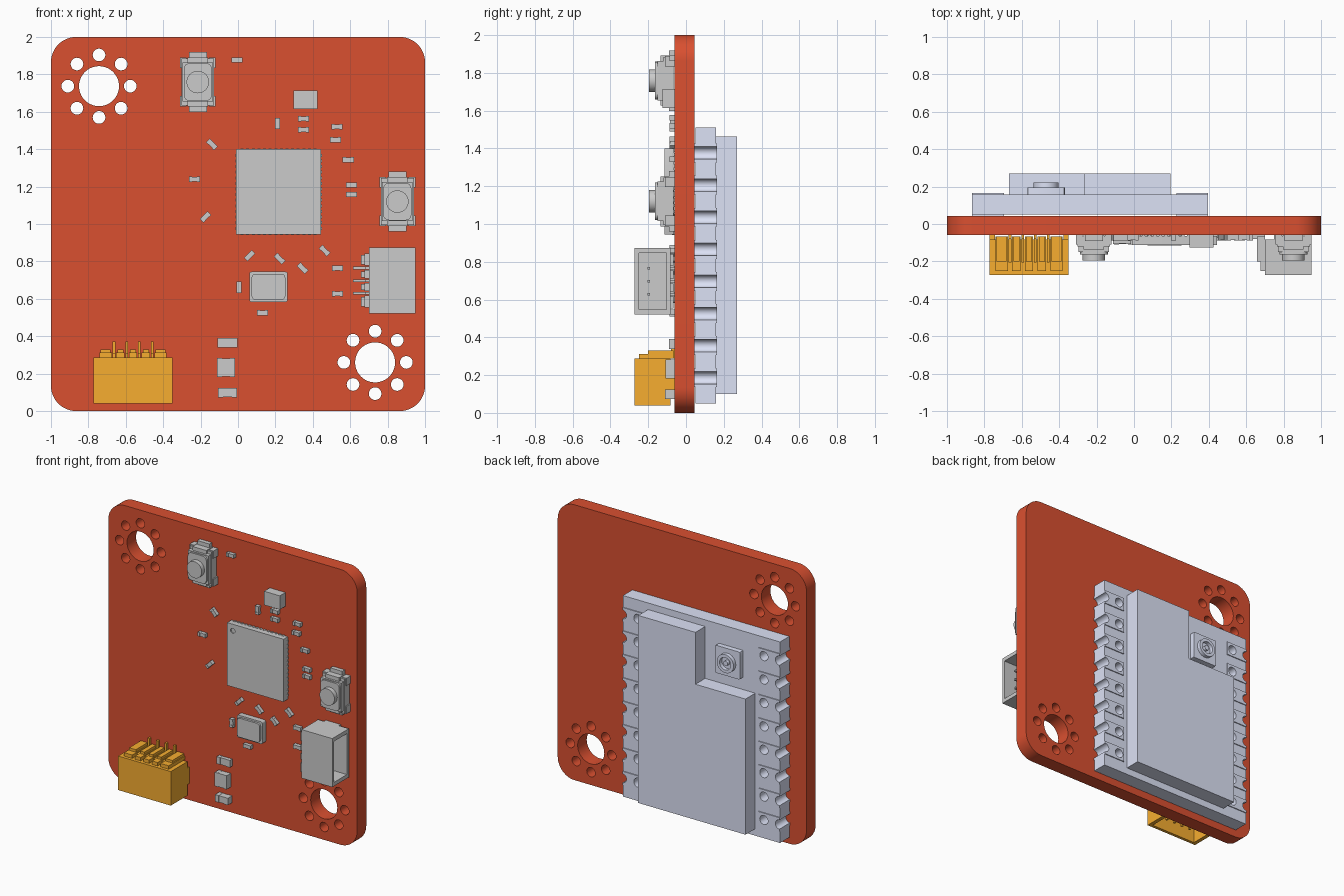
import bpy, bmesh
from math import pi, sin, cos, radians
from mathutils import Matrix, Vector

if "Cube" in bpy.data.objects:
    bpy.data.objects.remove(bpy.data.objects["Cube"])


def material(name, rgb):
    m = bpy.data.materials.new(name)
    m.diffuse_color = (*rgb, 1)
    m.use_nodes = True
    m.node_tree.nodes["Principled BSDF"].inputs["Base Color"].default_value = m.diffuse_color
    return m


RED = material("board_red", (0.70, 0.08, 0.03))
BLUE = material("module_blue", (0.72, 0.76, 0.92))
ORANGE = material("connector_orange", (0.93, 0.42, 0.03))


def finish(ob, mat):
    bm = bmesh.new()
    bm.from_mesh(ob.data)
    bmesh.ops.remove_doubles(bm, verts=bm.verts, dist=1e-5)
    bmesh.ops.recalc_face_normals(bm, faces=bm.faces)
    for f in bm.faces:
        f.smooth = True
    bm.to_mesh(ob.data)
    bm.free()
    ob.data.set_sharp_from_angle(angle=radians(32))
    ob.data.materials.clear()
    if mat:
        ob.data.materials.append(mat)


def plate(name, loops, y0, y1, mat=None):
    """Flat plate from x/z outlines (inner loops are holes), spanning y0..y1."""
    cu = bpy.data.curves.new(name, 'CURVE')
    cu.dimensions, cu.fill_mode = '2D', 'BOTH'
    cu.extrude = (y1 - y0) / 2
    for pts in loops:
        sp = cu.splines.new('POLY')
        sp.points.add(len(pts) - 1)
        for p, (x, z) in zip(sp.points, pts):
            p.co = (x, z, 0, 1)
        sp.use_cyclic_u = True
    ob = bpy.data.objects.new(name, cu)
    bpy.context.collection.objects.link(ob)
    bpy.ops.object.select_all(action='DESELECT')
    ob.select_set(True)
    bpy.context.view_layer.objects.active = ob
    bpy.ops.object.convert(target='MESH')
    ob = bpy.context.view_layer.objects.active
    ob.data.transform(Matrix.Translation((0, (y0 + y1) / 2, 0)) @ Matrix.Rotation(pi / 2, 4, 'X'))
    finish(ob, mat)
    return ob


def boxes(name, spans, mat=None, matrix=None):
    """One object from boxes given as (x0, x1, y0, y1, z0, z1)."""
    bm = bmesh.new()
    for x0, x1, y0, y1, z0, z1 in spans:
        m = Matrix.Translation(((x0 + x1) / 2, (y0 + y1) / 2, (z0 + z1) / 2))
        bmesh.ops.create_cube(bm, size=1, matrix=m @ Matrix.Diagonal((x1 - x0, y1 - y0, z1 - z0, 1)))
    me = bpy.data.meshes.new(name)
    bm.to_mesh(me)
    bm.free()
    ob = bpy.data.objects.new(name, me)
    bpy.context.collection.objects.link(ob)
    if matrix:
        ob.matrix_world = matrix
    if mat:
        me.materials.append(mat)
    return ob


def circle(cx, cz, r, n=24):
    return [(cx + r * cos(2 * pi * i / n), cz + r * sin(2 * pi * i / n)) for i in range(n)]


def rrect(cx, cz, w, h, r, n=8):
    pts = []
    for k, (sx, sz) in enumerate([(1, 1), (-1, 1), (-1, -1), (1, -1)]):
        for i in range(n + 1):
            a = pi / 2 * (k + i / n)
            pts.append((cx + sx * (w / 2 - r) + r * cos(a), cz + sz * (h / 2 - r) + r * sin(a)))
    return pts


# Circuit board with two ringed mounting holes
F = -0.06
loops = [rrect(0, 1, 2, 2, 0.135, 12)]
for hx, hz in [(-0.743, 1.737), (0.733, 0.26)]:
    loops.append(circle(hx, hz, 0.107, 40))
    loops += [circle(hx + 0.167 * cos(k * pi / 4), hz + 0.167 * sin(k * pi / 4), 0.034, 20) for k in range(8)]
plate("circuit_board", loops, F, 0.044, RED)

# Radio module on the back: castellated edges, pads with vias
MX, HW, R = -0.235, 0.631, 0.033
rows = [0.186 + 0.17 * i for i in range(8)]


def notch(s, z):
    return [(MX + s * (HW - R * cos(a)), z + R * sin(a)) for a in [pi * (i / 10 - 0.5) for i in range(11)]]


edge = [(MX + HW, 0.05)] + [p for z in rows for p in notch(1, z)] + [(MX + HW, 1.51)]
outline = edge + [(2 * MX - x, z) for x, z in reversed(edge)]
vias = [circle(MX + s * (HW - 0.125), z, R, 20) for s in (1, -1) for z in rows]
plate("module_board", [outline] + vias, 0.051, 0.158, BLUE)
pads = []
for s in (1, -1):
    for z in rows:
        o, i = MX + s * HW, MX + s * (HW - 0.17)
        pads.append([(o, z - 0.05)] + notch(s, z) + [(o, z + 0.05), (i, z + 0.05), (i, z - 0.05)])
plate("module_pads", pads + vias, 0.044, 0.165, BLUE)
plate("module_shield", [[(-0.667, 0.10), (0.195, 0.10), (0.195, 1.462), (-0.265, 1.462),
                         (-0.265, 1.085), (-0.667, 1.085)]], 0.158, 0.27, BLUE)

# Antenna socket
AX, AZ = -0.47, 1.27
plate("antenna_base", [rrect(AX, AZ, 0.2, 0.2, 0.01, 2)], 0.158, 0.195, BLUE)
plate("antenna_ring", [circle(AX, AZ, 0.067, 32), circle(AX, AZ, 0.045, 32)], 0.195, 0.222, BLUE)
plate("antenna_pin", [circle(AX, AZ, 0.018, 16)], 0.195, 0.218, BLUE)

# Main chip with pin-one dimple and leads
CX, CZ, CH = 0.217, 1.172, 0.228
plate("main_chip", [rrect(CX, CZ, 2 * CH, 2 * CH, 0.004, 2)], -0.105, F - 0.003)
plate("main_chip_top", [rrect(CX, CZ, 2 * CH, 2 * CH, 0.004, 2), circle(CX - 0.18, CZ + 0.18, 0.018, 20)],
      -0.113, -0.105)
leads = []
for i in range(14):
    t = (i - 6.5) * 0.03
    for s in (1, -1):
        a, b = sorted((s * (CH - 0.02), s * (CH + 0.003)))
        leads.append((CX + a, CX + b, -0.075, F, CZ + t - 0.008, CZ + t + 0.008))
        leads.append((CX + t - 0.008, CX + t + 0.008, -0.075, F, CZ + a, CZ + b))
boxes("main_chip_leads", leads)

# Crystal: ceramic base and metal lid
plate("crystal_base", [rrect(0.163, 0.664, 0.205, 0.162, 0.012, 3)], -0.1, F)
plate("crystal_lid", [rrect(0.163, 0.664, 0.18, 0.138, 0.02, 4)], -0.115, -0.1)

# Voltage regulator
boxes("regulator", [(0.297, 0.424, -0.125, F, 1.614, 1.714)])


# Push buttons
def button(name, x, z):
    spans = [(-0.088, 0.088, -0.12, -0.065, -0.125, 0.125), (-0.082, 0.082, -0.15, -0.12, -0.105, 0.105)]
    for s in (1, -1):
        for lo, hi, hw, y in [(0.10, 0.16, 0.048, -0.09), (0.10, 0.132, 0.055, -0.135)]:
            a, b = sorted((s * lo, s * hi))
            spans.append((-hw, hw, y, F, a, b))
        for t in (1, -1):
            a, b = sorted((s * 0.06, s * 0.096))
            c, d = sorted((t * 0.075, t * 0.13))
            spans.append((a, b, -0.11, F, c, d))
    boxes(name + "_body", spans, None, Matrix.Translation((x, 0, z)))
    plate(name + "_cover", [rrect(x, z, 0.15, 0.2, 0.03, 4)], -0.163, -0.15)
    plate(name + "_plunger", [circle(x, z, 0.06, 32)], -0.195, -0.163)


button("upper_button", -0.215, 1.759)
button("side_button", 0.852, 1.12)


# Wire connectors: hollow shell, rear ribs, feet and bent pins
def connector(name, pins, matrix, mat):
    hw, d, t, y0, y1 = 0.0715 + 0.07 * pins / 2, 0.247, 0.022, -0.272, -0.082
    y = [y0, y0 + t, y1 - t, y1]
    spans = [(-hw, hw, y[0], y[1], 0, d), (-hw, hw, y[2], y[3], 0, d), (-hw, hw, y[1], y[2], 0.2, d)]
    for s in (1, -1):
        a, b = sorted((s * hw, s * (hw - 0.028)))
        spans.append((a, b, y[1], y[2], 0, 0.2))
        spans.append((a, b, y1, F, 0.08, 0.2))
    xs = [(i - (pins - 1) / 2) * 0.068 for i in range(pins)]
    ends = [-hw + 0.032] + xs + [hw - 0.032]
    for i, (a, b) in enumerate(zip(ends, ends[1:])):
        a, b = a + (0.012 if i else 0), b - (0.012 if i < pins else 0)
        spans.append((a, b, -0.25, -0.066, d, d + 0.025))
        spans.append((a + 0.006, b - 0.006, -0.2, -0.066, d + 0.025, d + 0.043))
    for x in xs:
        spans.append((x - 0.007, x + 0.007, -0.205, -0.19, 0.05, d + 0.02))
        spans.append((x - 0.007, x + 0.007, -0.19, -0.075, d, d + 0.02))
        spans.append((x - 0.007, x + 0.007, -0.08, F, d, d + 0.085))
    boxes(name, spans, mat, matrix)


connector("bottom_connector", 4, Matrix.Translation((-0.561, 0, 0.04)), ORANGE)
connector("side_connector", 3, Matrix.Translation((0.948, 0, 0.697)) @ Matrix.Rotation(-pi / 2, 4, 'Y'), None)


# Small surface-mount parts: a body between two end terminals
def chip_part(x, z, angle, w=0.06, h=0.028, y=-0.088):
    m = Matrix.Translation((x, 0, z)) @ Matrix.Rotation(-radians(angle), 4, 'Y')
    e = w * 0.27
    boxes("small_component", [(-w / 2 + e, w / 2 - e, y + 0.003, F, -h / 2 + 0.001, h / 2 - 0.001),
                              (-w / 2, -w / 2 + e, y, F, -h / 2, h / 2),
                              (w / 2 - e, w / 2, y, F, -h / 2, h / 2)], None, m)


for x, z in [(-0.005, 1.877), (0.35, 1.563), (0.35, 1.504), (0.53, 1.52), (0.522, 1.45), (0.59, 1.343),
             (0.607, 1.209), (0.607, 1.158), (-0.233, 1.239), (0.131, 0.525), (0.532, 0.764), (0.532, 0.627)]:
    chip_part(x, z, 0)
for x, z in [(0.211, 1.537), (0.005, 0.662)]:
    chip_part(x, z, 90)
for x, z in [(-0.174, 1.038), (0.062, 0.831)]:
    chip_part(x, z, 45)
for x, z in [(-0.139, 1.426), (0.222, 0.815), (0.345, 0.764), (0.463, 0.858)]:
    chip_part(x, z, -45)
chip_part(-0.056, 0.365, 0, 0.106, 0.052, -0.09)
chip_part(-0.064, 0.233, 0, 0.096, 0.1, -0.108)
chip_part(-0.056, 0.098, 0, 0.103, 0.05, -0.11)
